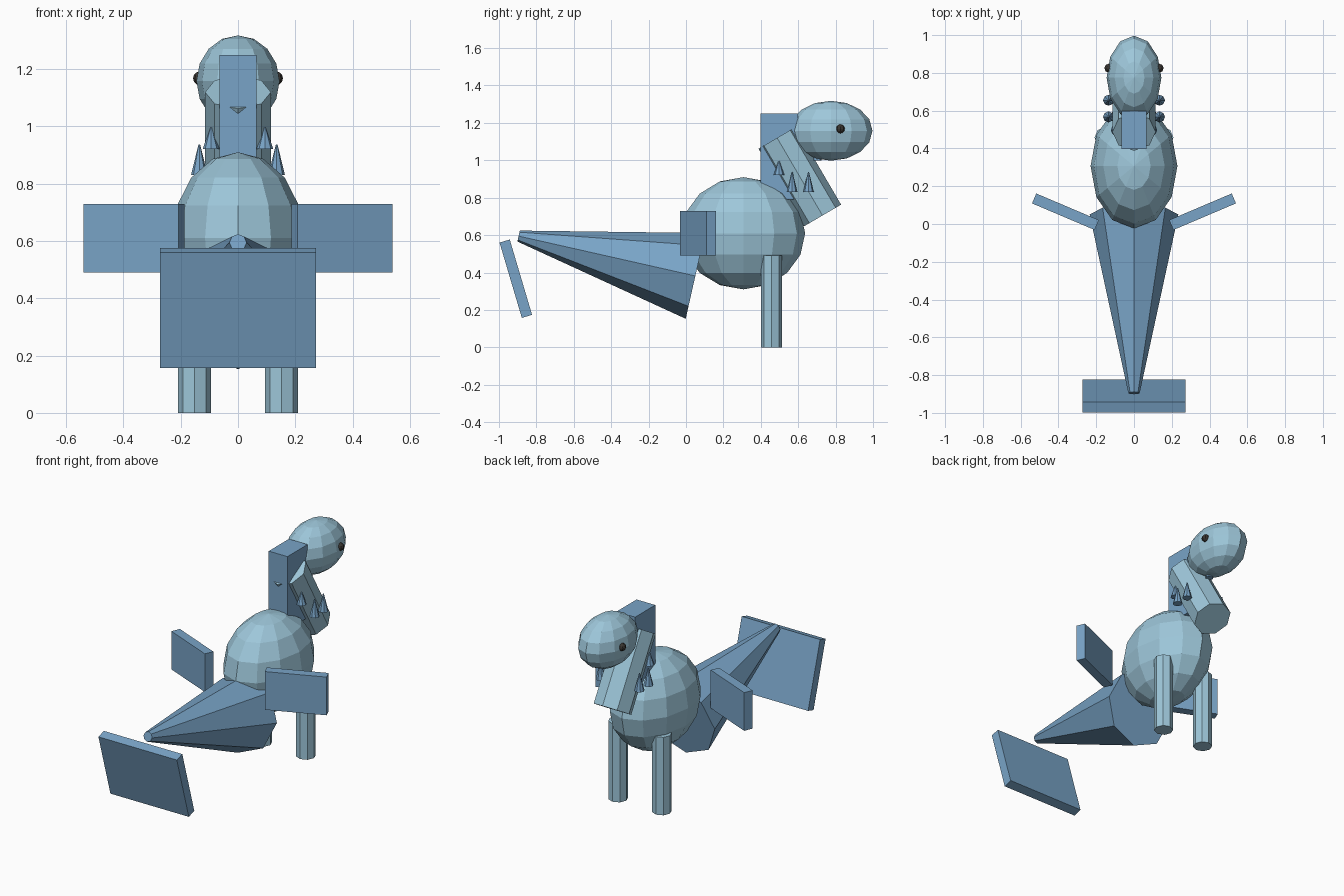
import bpy
from math import radians
from mathutils import Vector

cube = bpy.data.objects.get("Cube")
if cube:
    bpy.data.objects.remove(cube, do_unlink=True)


def material(name, rgb):
    m = bpy.data.materials.new(name)
    m.use_nodes = True
    m.diffuse_color = (*rgb, 1)
    m.node_tree.nodes["Principled BSDF"].inputs["Base Color"].default_value = (*rgb, 1)
    return m


SKIN = material("pale_blue", (0.34, 0.57, 0.70))
FIN = material("slate_blue", (0.19, 0.37, 0.57))
DARK = material("dark_grey", (0.04, 0.035, 0.03))


def finish(name, mat):
    ob = bpy.context.object
    ob.name = name
    ob.data.materials.append(mat)
    return ob


def ball(name, mat, loc, radii, segments=12, rings=8):
    bpy.ops.mesh.primitive_uv_sphere_add(segments=segments, ring_count=rings, radius=1, location=loc)
    bpy.context.object.scale = radii
    return finish(name, mat)


def box(name, mat, loc, size, rot=(0, 0, 0)):
    bpy.ops.mesh.primitive_cube_add(size=1, location=loc, rotation=rot)
    bpy.context.object.scale = size
    return finish(name, mat)


def taper(name, mat, start, end, r1, r2):
    """Eight-sided cylinder or cone between two points, tilting only about x."""
    a, b = Vector(start), Vector(end)
    d = b - a
    rot = Vector((0, 0, 1)).rotation_difference(d)
    bpy.ops.mesh.primitive_cone_add(vertices=8, radius1=r1, radius2=r2, depth=d.length,
                                    location=(a + b) / 2, rotation=rot.to_euler())
    return finish(name, mat)


# Body, head and neck
ball("body", SKIN, (0, 0.307, 0.61), (0.23, 0.33, 0.30))
ball("head", SKIN, (0, 0.775, 1.158), (0.145, 0.222, 0.16))
taper("neck", SKIN, (0, 0.73, 0.705), (0, 0.487, 1.12), 0.115, 0.115)

# Crest slab behind the neck and small bump under the head
box("crest", FIN, (0, 0.498, 1.02), (0.13, 0.2, 0.46))
taper("chin_spike", FIN, (0, 0.7, 0.998), (0, 0.7, 1.08), 0.025, 0)

# Tail and its tilted fin
taper("tail", FIN, (0, 0.05, 0.382), (0, -0.895, 0.595), 0.235, 0.03)
box("tail_fin", FIN, (0, -0.91, 0.367), (0.545, 0.057, 0.42), (radians(16.5), 0, 0))

# Paired parts
for side, s in (("left", 1), ("right", -1)):
    taper(f"{side}_leg", SKIN, (s * 0.152, 0.457, 0), (s * 0.152, 0.457, 0.49), 0.057, 0.057)
    box(f"{side}_wing", FIN, (s * 0.363, 0.065, 0.61), (0.36, 0.057, 0.24), (0, 0, s * radians(23)))
    ball(f"{side}_eye", DARK, (s * 0.133, 0.825, 1.168), (0.024,) * 3, 8, 6)
    for i, (x, y, z, h) in enumerate(((0.135, 0.655, 0.83, 0.107),
                                      (0.135, 0.567, 0.83, 0.107),
                                      (0.094, 0.497, 0.922, 0.075))):
        taper(f"{side}_spike_{i + 1}", FIN, (s * x, y, z), (s * x, y, z + h), 0.029, 0.003)
